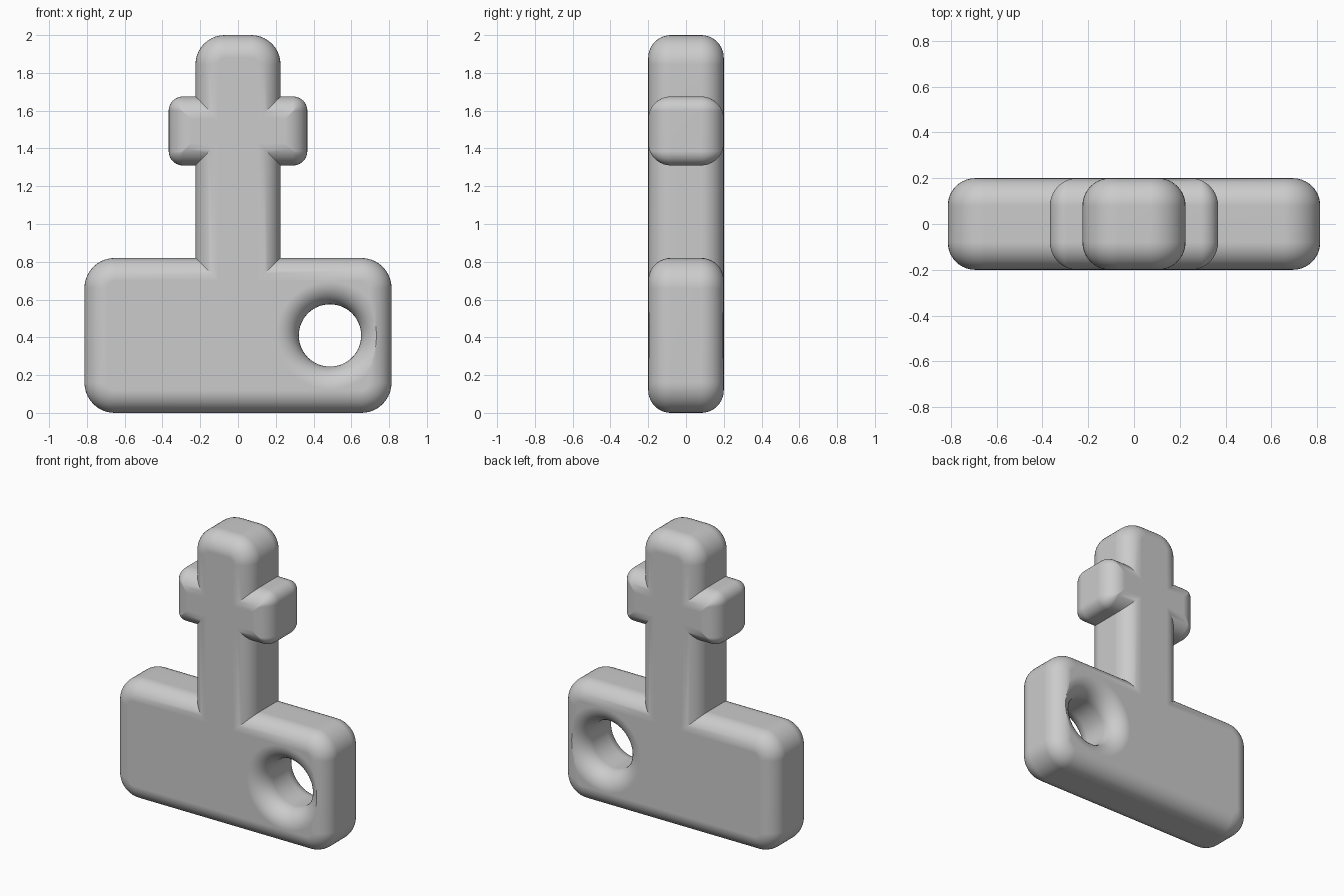
import bpy, bmesh
from math import sin, cos, pi, radians

if "Cube" in bpy.data.objects:
    bpy.data.objects.remove(bpy.data.objects["Cube"])

HALF = 0.2      # half thickness
FILLET = 0.12   # rounding of every edge
STEPS = 10

grey = bpy.data.materials.new("plain grey")
grey.use_nodes = True
grey.diffuse_color = (0.6, 0.6, 0.6, 1)
grey.node_tree.nodes["Principled BSDF"].inputs["Base Color"].default_value = (0.6, 0.6, 0.6, 1)


def make_object(name, bm):
    bmesh.ops.recalc_face_normals(bm, faces=bm.faces)
    mesh = bpy.data.meshes.new(name)
    bm.to_mesh(mesh)
    bm.free()
    mesh.materials.append(grey)
    obj = bpy.data.objects.new(name, mesh)
    bpy.context.collection.objects.link(obj)
    return obj


def loft(name, rings):
    """Skin a stack of equal rings and cap both ends."""
    bm = bmesh.new()
    loops = [[bm.verts.new(p) for p in ring] for ring in rings]
    for a, b in zip(loops, loops[1:]):
        for i in range(len(a)):
            j = (i + 1) % len(a)
            bm.faces.new((a[i], a[j], b[j], b[i]))
    bm.faces.new(loops[0])
    bm.faces.new(loops[-1])
    return make_object(name, bm)


def outline(y, w, z0, z1, r):
    """Rounded rectangle in the XZ plane."""
    pts = []
    corners = ((w - r, z1 - r), (r - w, z1 - r), (r - w, z0 + r), (w - r, z0 + r))
    for q, (cx, cz) in enumerate(corners):
        for k in range(STEPS + 1):
            a = (q + k / STEPS) * pi / 2
            pts.append((cx + r * cos(a), y, cz + r * sin(a)))
    return pts


# Quarter-round edge: (inset, y) from the front face to the back face
quarter = [k / STEPS * pi / 2 for k in range(STEPS + 1)]
front = [(FILLET * (1 - sin(a)), -HALF + FILLET * (1 - cos(a))) for a in quarter]
edge = front + [(i, -y) for i, y in reversed(front)]


def slab(name, w, z0, z1, r):
    return loft(name, [outline(y, w - i, z0 + i, z1 - i, max(r - i, 0.004))
                       for i, y in edge])


body = slab("base_with_post", 0.813, 0, 0.82, 0.16)
post = slab("post", 0.225, 0.3, 2.0, 0.155)
crossbar = slab("crossbar", 0.367, 1.31, 1.675, 0.075)

# Flared through hole
HOLE_X, HOLE_Z, HOLE_R, SIDES = 0.487, 0.41, 0.165, 64
flare = [(HOLE_R + i, y) for i, y in edge]
ends = HOLE_R + FILLET
flare = [(ends, -HALF - 0.1)] + flare + [(ends, HALF + 0.1)]
hole = loft("hole_cutter", [
    [(HOLE_X + r * cos(2 * pi * k / SIDES), y, HOLE_Z + r * sin(2 * pi * k / SIDES))
     for k in range(SIDES)] for r, y in flare])
hole.hide_render = True

# Join the slabs, then cut the hole
bpy.context.view_layer.objects.active = body
for other, operation in ((hole, 'DIFFERENCE'), (post, 'UNION'), (crossbar, 'UNION')):
    mod = body.modifiers.new(operation, 'BOOLEAN')
    mod.object = other
    mod.operation = operation
    mod.solver = 'EXACT'
    bpy.ops.object.modifier_apply(modifier=mod.name)
    bpy.data.objects.remove(other)

for o in bpy.context.selected_objects:
    o.select_set(False)
body.select_set(True)
bpy.ops.object.shade_smooth_by_angle(angle=radians(30))
weighted = body.modifiers.new("clean shading", 'WEIGHTED_NORMAL')
weighted.keep_sharp = True
